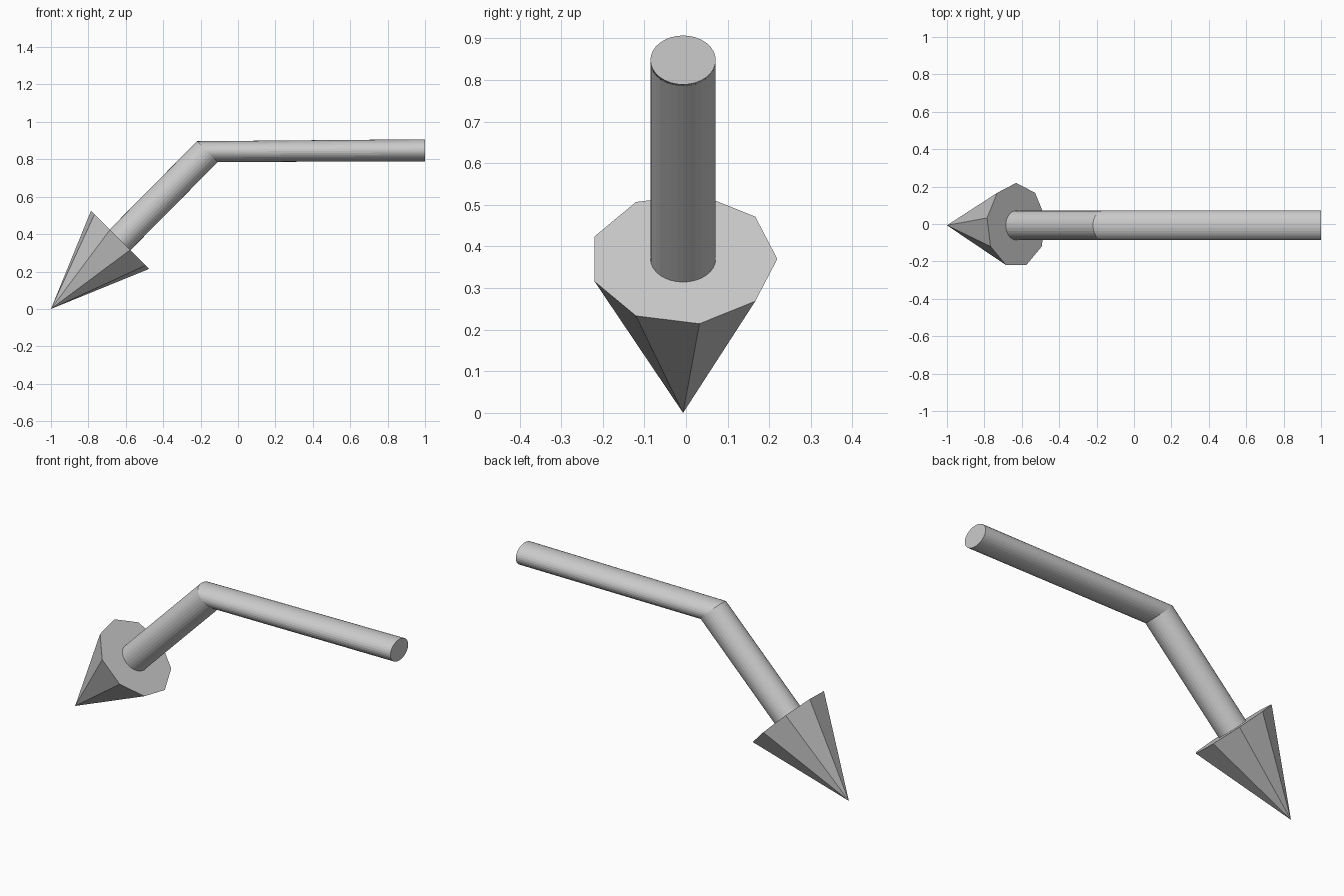
import bpy, bmesh
from math import sin, cos, pi, sqrt
from mathutils import Vector

if "Cube" in bpy.data.objects:
    bpy.data.objects.remove(bpy.data.objects["Cube"])

Y = -0.007                                  # centre line in y
SIDE = Vector((0, 1, 0))
SLANT = Vector((-1, 0, 1)).normalized()     # lies in the arrowhead's base plane
UP = Vector((0, 0, 1))


def ring(bm, centre, sides, width, height, up):
    """Elliptical ring of vertices spanned by y and the given up direction."""
    return [bm.verts.new(Vector(centre) + SIDE * width * cos(2 * pi * i / sides)
                         + up * height * sin(2 * pi * i / sides)) for i in range(sides)]


def finish(bm, name):
    bmesh.ops.recalc_face_normals(bm, faces=bm.faces)
    mesh = bpy.data.meshes.new(name)
    bm.to_mesh(mesh)
    bm.free()
    bpy.context.collection.objects.link(bpy.data.objects.new(name, mesh))


# Arrowhead: nine-sided cone pointing down and left
bm = bmesh.new()
base = ring(bm, (-0.63, Y, 0.37), 9, 0.2265, 0.2235, SLANT)
tip = bm.verts.new((-1, Y, 0))
bm.faces.new(base)
for i in range(9):
    bm.faces.new((base[i], base[(i + 1) % 9], tip))
finish(bm, "arrow_head")

# Shaft: round rod that bends to horizontal, the bend ring keeping its slant
bm = bmesh.new()
r = 0.0785
rings = [ring(bm, (-0.63, Y, 0.37), 32, r, r, SLANT),
         ring(bm, (-0.164, Y, 0.841), 32, r, r, SLANT),
         ring(bm, (1, Y, 0.848), 32, r, 0.059, UP)]
for a, b in zip(rings, rings[1:]):
    for i in range(32):
        j = (i + 1) % 32
        bm.faces.new((a[i], a[j], b[j], b[i]))
bm.faces.new(rings[0])
bm.faces.new(rings[-1])
finish(bm, "arrow_shaft")
